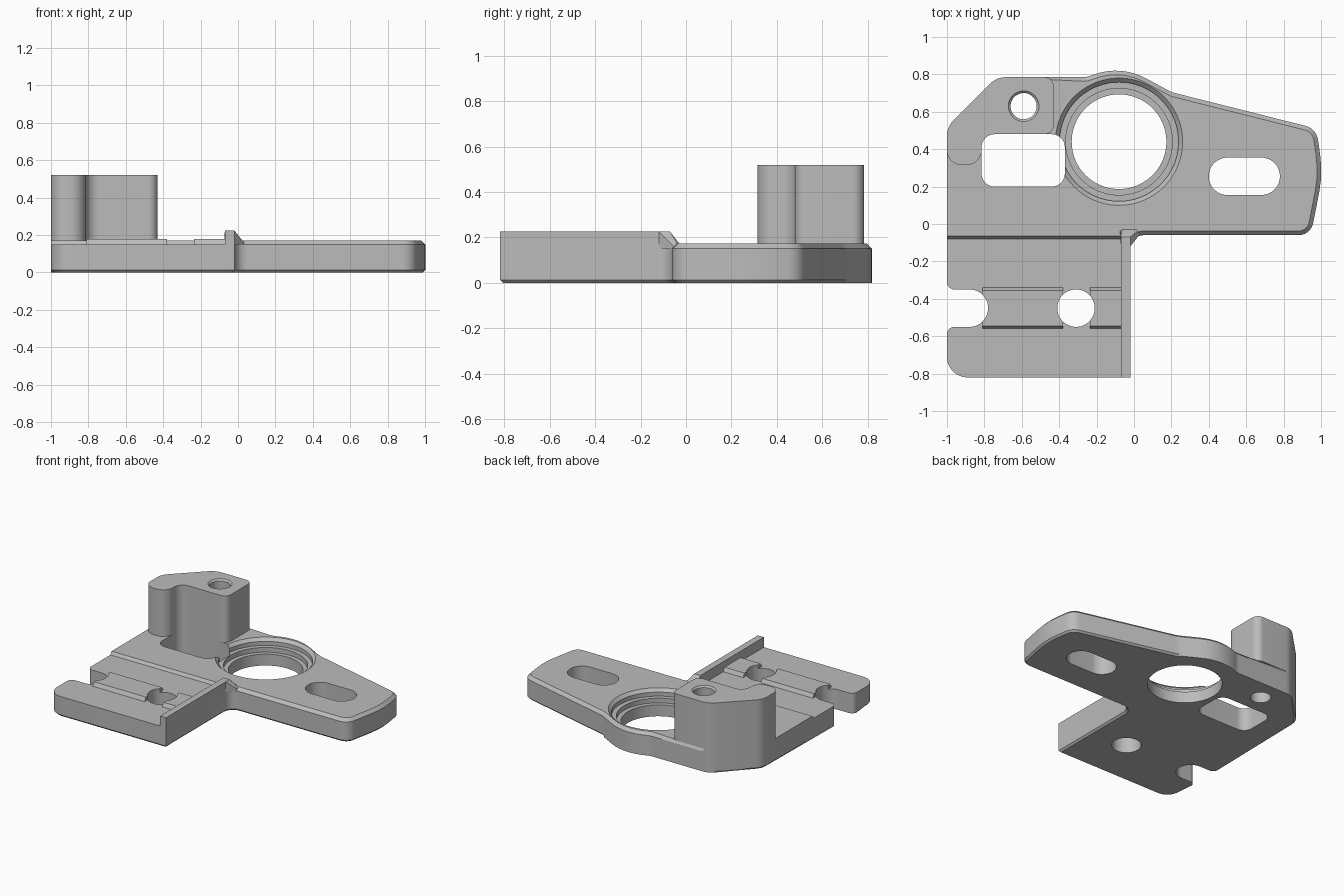
import bpy, bmesh, math
from mathutils import Vector

old = bpy.data.objects.get("Cube")
if old:
    bpy.data.objects.remove(old, do_unlink=True)

TOP, LOW, TALL = 0.172, 0.15, 0.52   # rear deck, front deck, tower top

grey = bpy.data.materials.new("plain grey")
grey.use_nodes = True
grey.diffuse_color = (0.5, 0.5, 0.5, 1)
grey.node_tree.nodes["Principled BSDF"].inputs["Base Color"].default_value = (0.5, 0.5, 0.5, 1)


def rounded(corners):
    """Outline from (x, y, radius) corners, each filleted by an arc."""
    pts = []
    for i, (x, y, r) in enumerate(corners):
        p = Vector((x, y))
        a = (Vector(corners[i - 1][:2]) - p).normalized()
        b = (Vector(corners[(i + 1) % len(corners)][:2]) - p).normalized()
        if r == 0:
            pts.append(p)
            continue
        half = a.angle(b) / 2
        centre = p + (a + b).normalized() * (r / math.sin(half))
        start = p + a * (r / math.tan(half)) - centre
        end = p + b * (r / math.tan(half)) - centre
        turn = math.atan2(start.x * end.y - start.y * end.x, start.dot(end))
        steps = max(3, round(abs(turn) / math.radians(7)))
        for k in range(steps + 1):
            t = turn * k / steps
            c, s = math.cos(t), math.sin(t)
            pts.append(centre + Vector((start.x * c - start.y * s, start.x * s + start.y * c)))
    return pts


def make(name, bm):
    bmesh.ops.recalc_face_normals(bm, faces=bm.faces)
    mesh = bpy.data.meshes.new(name)
    bm.to_mesh(mesh)
    bm.free()
    mesh.materials.append(grey)
    obj = bpy.data.objects.new(name, mesh)
    bpy.context.collection.objects.link(obj)
    return obj


def prism_bm(pts, lo, hi, along_x=False):
    bm = bmesh.new()
    place = (lambda a, b, c: (c, a, b)) if along_x else (lambda a, b, c: (a, b, c))
    face = bm.faces.new([bm.verts.new(place(p[0], p[1], lo)) for p in pts])
    ext = bmesh.ops.extrude_face_region(bm, geom=[face])
    shift = place(0, 0, hi - lo)
    bmesh.ops.translate(bm, vec=shift, verts=[v for v in ext["geom"] if isinstance(v, bmesh.types.BMVert)])
    bmesh.ops.recalc_face_normals(bm, faces=bm.faces)
    return bm


def lathe(name, x, y, profile, n=64):
    """Solid of revolution from (radius, z) points, capped at both ends."""
    bm = bmesh.new()
    rings = [[bm.verts.new((x + r * math.cos(math.tau * k / n), y + r * math.sin(math.tau * k / n), z))
              for k in range(n)] for r, z in profile]
    for lower, upper in zip(rings, rings[1:]):
        for k in range(n):
            j = (k + 1) % n
            bm.faces.new((lower[k], lower[j], upper[j], upper[k]))
    bm.faces.new(rings[0])
    bm.faces.new(rings[-1])
    return make(name, bm)


def cut(obj, cutters):
    for c in cutters:
        mod = obj.modifiers.new("cut", 'BOOLEAN')
        mod.operation, mod.solver, mod.object = 'DIFFERENCE', 'EXACT', c
    graph = bpy.context.evaluated_depsgraph_get()
    mesh = bpy.data.meshes.new_from_object(obj.evaluated_get(graph))
    obj.modifiers.clear()
    obj.data = mesh


# Plate outline, with the open notch on its right side
back_left = (-1, 0.52, 0.12)
back_right = (-0.735, 0.785, 0.12)
outline = rounded([
    (-0.02, -0.82, 0), (-0.02, -0.06, 0.07), (0.945, -0.06, 0.08), (1.01, 0.27, 0.6),
    (0.975, 0.51, 0.09), (0.2, 0.705, 0.2), (-0.08, 0.857, 0.34), (-0.25, 0.785, 0.1),
    back_right, back_left, (-1, -0.35, 0.04), (-0.78, -0.35, 0.099),
    (-0.78, -0.55, 0.099), (-1, -0.55, 0.04), (-1, -0.82, 0.11)])
bm = prism_bm(outline, 0, TOP)


def flat_edges(z, rule):
    found = []
    for e in bm.edges:
        a, b = (v.co for v in e.verts)
        mid = (a + b) / 2
        if abs(a.z - z) < 1e-4 and abs(b.z - z) < 1e-4 and rule(mid.x, mid.y):
            found.append(e)
    return found


# Chamfers: wide on the wing's upper rim, narrow underneath
bmesh.ops.bevel(bm, geom=flat_edges(TOP, lambda x, y: x > -0.5 and y > -0.1),
                offset=0.022, segments=1, affect='EDGES')
bmesh.ops.bevel(bm, geom=flat_edges(0, lambda x, y: y < 0.72 and not (x < -0.7 and abs(y + 0.45) < 0.16)),
                offset=0.013, segments=1, affect='EDGES')
plate = make("base_plate", bm)

# Cutters
front_step = make("front_step_cutter", prism_bm(
    [(-0.9, LOW), (-0.08, LOW), (-0.045, 0.2), (-0.045, 0.4), (-0.9, 0.4)], -1.1, -0.07, True))
slot = make("slot_cutter", prism_bm(rounded(
    [(x, y, 0.0995) for x, y in ((0.4, 0.155), (0.78, 0.155), (0.78, 0.355), (0.4, 0.355))]), -0.1, 0.4))
window = make("window_cutter", prism_bm(rounded(
    [(x, y, 0.07) for x, y in ((-0.815, 0.2), (-0.37, 0.2), (-0.37, 0.48), (-0.815, 0.48))]), -0.1, 0.4))
bore = lathe("bore_cutter", -0.08, 0.44, [
    (0.253, -0.1), (0.253, 0.085), (0.285, 0.085), (0.285, 0.12),
    (0.318, 0.12), (0.318, 0.15), (0.34, TOP), (0.35, TOP + 0.01)], 96)
screw = lathe("screw_cutter", -0.59, 0.63, [(0.07, -0.1), (0.07, TALL - 0.012), (0.092, TALL + 0.01)], 40)
pin = lathe("pin_cutter", -0.31, -0.45, [(0.1, -0.1), (0.1, 0.4)], 48)
notch = lathe("notch_cutter", -0.879, -0.45, [(0.099, -0.1), (0.099, 0.4)], 48)
cut(plate, [front_step, slot, window, bore, screw, pin])

# Tower standing on the back right corner
tower = make("screw_tower", prism_bm(rounded([
    back_left, back_right, (-0.43, 0.785, 0.05), (-0.43, 0.48, 0.05),
    (-0.815, 0.48, 0.07), (-0.815, 0.315, 0.08), (-1, 0.315, 0.08)]), TOP, TALL))
cut(tower, [screw])

# Raised pads between the notch, the pin hole and the wall
pads = []
for name, lo, hi in (("outer_pad", -0.81, -0.38), ("inner_pad", -0.235, -0.07)):
    pad = make(name, prism_bm([(-0.56, LOW), (-0.34, LOW), (-0.355, 0.178), (-0.545, 0.178)], lo, hi, True))
    cut(pad, [pin, notch])
    pads.append(pad)

# Side wall and its sloping end
wall = make("side_wall", prism_bm(
    [(-0.07, -0.82), (-0.02, -0.82), (-0.02, -0.12), (-0.07, -0.12)], LOW, 0.225))
bm = bmesh.new()
for z, pts in ((LOW, ((-0.07, -0.12), (-0.02, -0.12), (0.04, -0.045), (0.04, -0.025), (0.025, -0.012), (-0.06, -0.012),
                      (-0.075, -0.025))),
               (0.225, ((-0.07, -0.12), (-0.02, -0.12), (-0.02, -0.07), (-0.07, -0.07)))):
    for x, y in pts:
        bm.verts.new((x, y, z))
bmesh.ops.convex_hull(bm, input=bm.verts)
wall_end = make("wall_end", bm)

for c in (front_step, slot, window, bore, screw, pin, notch):
    bpy.data.objects.remove(c, do_unlink=True)

# Smooth arcs, sharp edges
bpy.ops.object.select_all(action='DESELECT')
for obj in [plate, tower, wall, wall_end] + pads:
    obj.select_set(True)
bpy.context.view_layer.objects.active = plate
bpy.ops.object.shade_smooth_by_angle(angle=math.radians(25))
